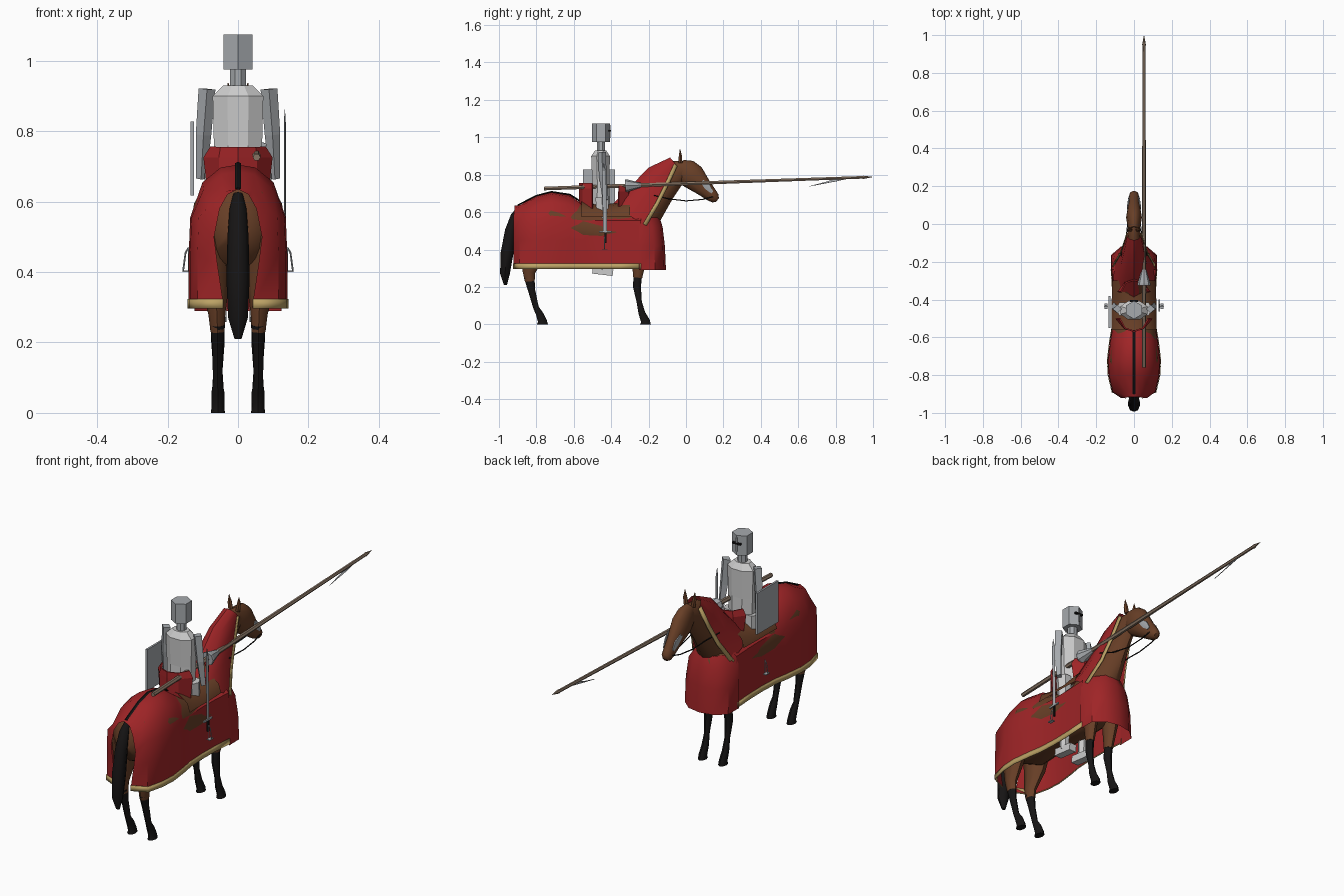
import bpy, bmesh, math
from mathutils import Vector


def material(name, rgb):
    m = bpy.data.materials.new(name)
    m.diffuse_color = (*rgb, 1)
    return m


RED = material("red_cloth", (.35, .018, .02))
TAN = material("tan_trim", (.5, .36, .13))
BROWN = material("brown_coat", (.14, .05, .02))
DARK = material("dark_hair", (.008, .007, .007))
WOOD = material("wood", (.25, .18, .13))
STEEL = material("steel", (.38, .4, .42))


def finish(name, bm, mat=None, smooth=True):
    bmesh.ops.recalc_face_normals(bm, faces=bm.faces)
    me = bpy.data.meshes.new(name)
    bm.to_mesh(me)
    bm.free()
    if mat:
        me.materials.append(mat)
    if smooth:
        me.polygons.foreach_set("use_smooth", [True] * len(me.polygons))
        me.set_sharp_from_angle(angle=math.radians(45))
    ob = bpy.data.objects.new(name, me)
    bpy.context.collection.objects.link(ob)
    return ob


def tube(name, path, mat=None, n=10, phase=0.0, smooth=True):
    """Loft of ellipses; each path point is x, y, z, x radius, other radius."""
    bm, rings = bmesh.new(), []
    P = [Vector(p[:3]) for p in path]
    for i, p in enumerate(path):
        t = (P[min(i + 1, len(P) - 1)] - P[max(i - 1, 0)]).normalized()
        v = t.cross(Vector((1, 0, 0))).normalized()
        u = v.cross(t)
        ring = []
        for k in range(n):
            a = phase + 2 * math.pi * k / n
            ring.append(bm.verts.new(P[i] + u * p[3] * math.cos(a) + v * p[4] * math.sin(a)))
        rings.append(ring)
    for a, b in zip(rings, rings[1:]):
        for k in range(n):
            bm.faces.new((a[k], a[(k + 1) % n], b[(k + 1) % n], b[k]))
    bm.faces.new(rings[0])
    bm.faces.new(rings[-1])
    return finish(name, bm, mat, smooth)


def sheet(name, rows, mat, mirror=True, thick=0, smooth=True):
    """Grid surface; mirrored rows are half sections ending on x = 0."""
    bm = bmesh.new()
    if mirror:
        rows = [r + [(-x, y, z) for x, y, z in r[-2::-1]] for r in rows]
    g = [[bm.verts.new(p) for p in r] for r in rows]
    for a, b in zip(g, g[1:]):
        for k in range(len(a) - 1):
            bm.faces.new((a[k], a[k + 1], b[k + 1], b[k]))
    ob = finish(name, bm, mat, smooth)
    if thick:
        m = ob.modifiers.new("thickness", "SOLIDIFY")
        m.thickness, m.offset = thick, 0
    return ob


def box(name, loc, size, mat=None, tilt=0):
    bm = bmesh.new()
    bmesh.ops.create_cube(bm, size=1)
    bmesh.ops.scale(bm, vec=size, verts=bm.verts)
    ob = finish(name, bm, mat, False)
    ob.location, ob.rotation_euler.x = loc, tilt
    return ob


# Horse trunk, neck, head and tail
tube("horse_body", [(0, -.91, .55, .04, .06), (0, -.86, .54, .1, .12), (0, -.73, .53, .135, .17),
                    (0, -.58, .51, .122, .14), (0, -.42, .49, .112, .13), (0, -.27, .5, .11, .14),
                    (0, -.18, .51, .085, .1), (0, -.135, .52, .04, .05)], BROWN, 16)
tube("horse_neck", [(0, -.33, .52, .1, .13), (0, -.23, .63, .075, .12), (0, -.135, .745, .048, .095),
                    (0, -.05, .815, .036, .068), (0, 0, .83, .03, .045)], BROWN, 12)
tube("horse_head", [(0, -.035, .84, .028, .045), (0, .0, .82, .036, .066), (0, .035, .79, .042, .07),
                    (0, .095, .73, .032, .047), (0, .14, .687, .027, .034), (0, .158, .672, .024, .026),
                    (0, .168, .664, .012, .012)], BROWN, 12)
tube("tail", [(0, -.89, .62, .014, .014), (0, -.915, .58, .024, .022), (0, -.938, .5, .03, .03),
              (0, -.957, .38, .033, .034), (0, -.968, .27, .028, .026), (0, -.965, .21, .01, .008)], DARK, 8)

for s, side in ((1, "right"), (-1, "left")):
    # Horse legs: coat above, dark below
    tube("hind_thigh_" + side, [(s * .07, -.8, .5, .055, .09), (s * .066, -.815, .37, .042, .062),
                                (s * .06, -.84, .28, .024, .034), (s * .058, -.835, .23, .02, .026)], BROWN, 8)
    tube("hind_shin_" + side, [(s * .058, -.838, .25, .021, .028), (s * .058, -.825, .18, .015, .019),
                               (s * .058, -.802, .09, .013, .015), (s * .057, -.785, .06, .018, .019),
                               (s * .057, -.768, .018, .018, .024), (s * .057, -.768, 0, .02, .03)], DARK, 8)
    tube("front_thigh_" + side, [(s * .065, -.24, .5, .045, .07), (s * .06, -.25, .36, .032, .042),
                                 (s * .057, -.258, .25, .02, .024)], BROWN, 8)
    tube("front_shin_" + side, [(s * .057, -.258, .26, .019, .023), (s * .057, -.262, .2, .019, .021),
                                (s * .057, -.25, .12, .013, .014), (s * .057, -.236, .06, .017, .018),
                                (s * .057, -.217, .018, .018, .024), (s * .057, -.217, 0, .02, .029)], DARK, 8)
    # Ears, bridle and rein
    tube("ear_" + side, [(s * .02, -.03, .865, .012, .012), (s * .026, -.03, .9, .011, .01),
                         (s * .028, -.032, .937, .001, .001)], BROWN, 6)
    tube("cheek_plate_" + side, [(s * .034, .085, .765, .004, .012), (s * .028, .115, .735, .006, .02),
                                 (s * .026, .14, .705, .004, .008)], STEEL, 6)
    tube("rein_" + side, [(s * .026, .145, .682, .003, .003), (s * .03, .09, .668, .003, .003),
                          (s * .034, .0, .66, .003, .003), (s * .045, -.1, .672, .003, .003),
                          (s * .07, -.17, .69, .003, .003)], DARK, 5)
    # Stirrup hoop, with rider arm, leg and foot
    c = bpy.data.curves.new("stirrup_" + side, "CURVE")
    c.dimensions, c.bevel_depth, c.bevel_resolution = "3D", .0025, 0
    sp = c.splines.new("POLY")
    pts = [(.14, .47), (.149, .455), (.155, .41), (.156, .402), (.14, .402), (.14, .47)]
    sp.points.add(len(pts) - 1)
    for p, (x, z) in zip(sp.points, pts):
        p.co = (s * x, -.435, z, 1)
    c.materials.append(STEEL)
    bpy.context.collection.objects.link(bpy.data.objects.new("stirrup_" + side, c))
    box("stirrup_plate_" + side, (s * .148, -.435, .402), (.018, .03, .004), STEEL)
    tube("arm_" + side, [(s * .088, -.45, .92, .024, .022), (s * .098, -.445, .79, .022, .02),
                         (s * .105, -.43, .665, .015, .016)], STEEL, 4, 0, False)
    tube("rider_leg_" + side, [(s * .06, -.45, .68, .035, .04), (s * .062, -.44, .5, .03, .032),
                               (s * .055, -.45, .29, .02, .024)], None, 6, 0, False)
    box("foot_" + side, (s * .052, -.445, .283), (.04, .11, .036), None, -.12)
    # Tan edge on the neck cloth
    edge = [(.036, -.05, .85), (.051, -.1, .74), (.069, -.15, .64), (.106, -.215, .53)]
    sheet("neck_trim_" + side, [[(s * (x + .002), y + .004, z - .003), (s * (x + .005), y - .014, z + .008)]
                                for x, y, z in edge], TAN, False, .004)

# Horse cloth: U shaped sections, open at the back
rear = [(x, -.922 + .006 * (z > .6), z) for x, z in
        ((.04, .3), (.058, .42), (.068, .5), (.052, .58), (.03, .62), (0, .635))]
stations = [(-.89, .115, .637), (-.8, .136, .685), (-.72, .14, .705), (-.62, .128, .69),
            (-.55, .116, .64), (-.45, .111, .615), (-.35, .113, .62), (-.24, .12, .63)]
body = [rear]
for y, w, t in stations:
    body.append([(w, y, .3), (w, y, .45), (w * .97, y, .555), (w * .72, y, t - .05),
                 (w * .35, y, t - .008), (0, y, t)])
sheet("horse_cloth", body, RED)
for s, side in ((1, "right"), (-1, "left")):
    sheet("hem_trim_" + side, [[(s * (x + .002), y - .002 * (y < -.9), z) for z in (.296, .324)]
                               for x, y in [(r[0][0], r[0][1]) for r in body]], TAN, False, .003)
sheet("chest_cloth", [[(w, -.25, z), (w2, y2, z), (w3, y3, z), (0, y4, z)] for z, w, w2, y2, w3, y3, y4 in
                      ((.29, .123, .122, -.165, .07, -.12, -.107), (.42, .123, .12, -.17, .068, -.124, -.113),
                       (.52, .119, .11, -.18, .06, -.137, -.125), (.57, .105, .082, -.2, .048, -.155, -.14))], RED)
neck = []
for ty, tz, ly, lz, w in ((-.085, .892, -.05, .85, .036), (-.2, .838, -.1, .74, .051),
                          (-.3, .735, -.15, .64, .069), (-.4, .635, -.215, .53, .106)):
    mid = lambda f: (ly + (ty - ly) * f, lz + (tz - lz) * f)
    neck.append([(w, ly, lz), (w * 1.02, *mid(.45)), (w * .65, *mid(.85)), (0, ty, tz)])
sheet("neck_cloth", neck, RED)
tube("crupper_strap", [(0, y, z, .008, .004) for y, z in
                       ((-.9, .637), (-.8, .688), (-.72, .709), (-.62, .694), (-.56, .655))], DARK, 4)

# Saddle
sheet("saddle", [[(w, y, .575), (w * .88, y, t - .045), (w * .45, y, t - .01), (0, y, t)] for y, w, t in
                 ((-.56, .12, .665), (-.5, .118, .65), (-.4, .118, .645), (-.3, .115, .665))], BROWN)
for name, yc, ye, z0, z1, w in (("cantle", -.568, -.5, .6, .755, .095), ("pommel", -.295, -.36, .63, .74, .085)):
    sheet(name, [[(w * .85, ye, z0), (w * .5, yc * .75 + ye * .25, z0), (0, yc, z0)],
                 [(w, ye, z1 - .03), (w * .55, yc * .75 + ye * .25, z1 - .03), (0, yc, z1 - .03)],
                 [(w * .8, ye, z1), (w * .5, yc * .75 + ye * .25, z1), (0, yc, z1)]], RED, True, .008, False)

# Rider torso, neck and helmet
tube("torso", [(0, -.455, .64, .07, .052), (0, -.455, .76, .074, .05), (0, -.457, .9, .078, .054),
               (0, -.457, .93, .045, .032)], None, 8, math.pi / 8, False)
tube("rider_neck", [(0, -.455, .92, .024, .024), (0, -.455, .98, .024, .024)], STEEL, 8, math.pi / 8, False)
tube("helmet", [(0, -.455, .975, .048, .048), (0, -.455, 1.075, .048, .048)], STEEL, 6, math.pi / 2, False)
box("visor_bar", (0, -.408, 1.035), (.044, .012, .008), DARK)
box("visor_ridge", (0, -.408, 1.03), (.006, .008, .07), STEEL)

# Shield and sword
box("shield", (-.13, -.465, .722), (.01, .17, .21), STEEL)
tube("sword_blade", [(.133, -.432, .49, .003, .011), (.133, -.438, .82, .003, .01),
                     (.133, -.44, .862, .0005, .001)], STEEL, 4, 0, False)
box("sword_guard", (.133, -.432, .495), (.008, .065, .008), STEEL)
box("sword_grip", (.133, -.431, .465), (.008, .01, .06), DARK)

# Lance, hand guard and pennant
lz = lambda y: .726 + (y + .76) * .0352
tube("lance", [(.053, y, lz(y), r, r) for y, r in
               ((-.76, .011), (-.3, .012), (.5, .009), (.94, .008), (.95, .01), (1.0, .0005))], WOOD, 6, 0, False)
tube("lance_guard", [(.053, y, lz(y), r, r) for y, r in ((-.325, .034), (-.315, .034), (-.24, .012))],
     STEEL, 8, 0, False)
sheet("pennant", [[(.053, .88, .782), (.053, .8, .779)], [(.056, .8, .764), (.05, .75, .762)],
                  [(.053, .665, .739), (.053, .66, .738)]], STEEL, False, .003, False)
